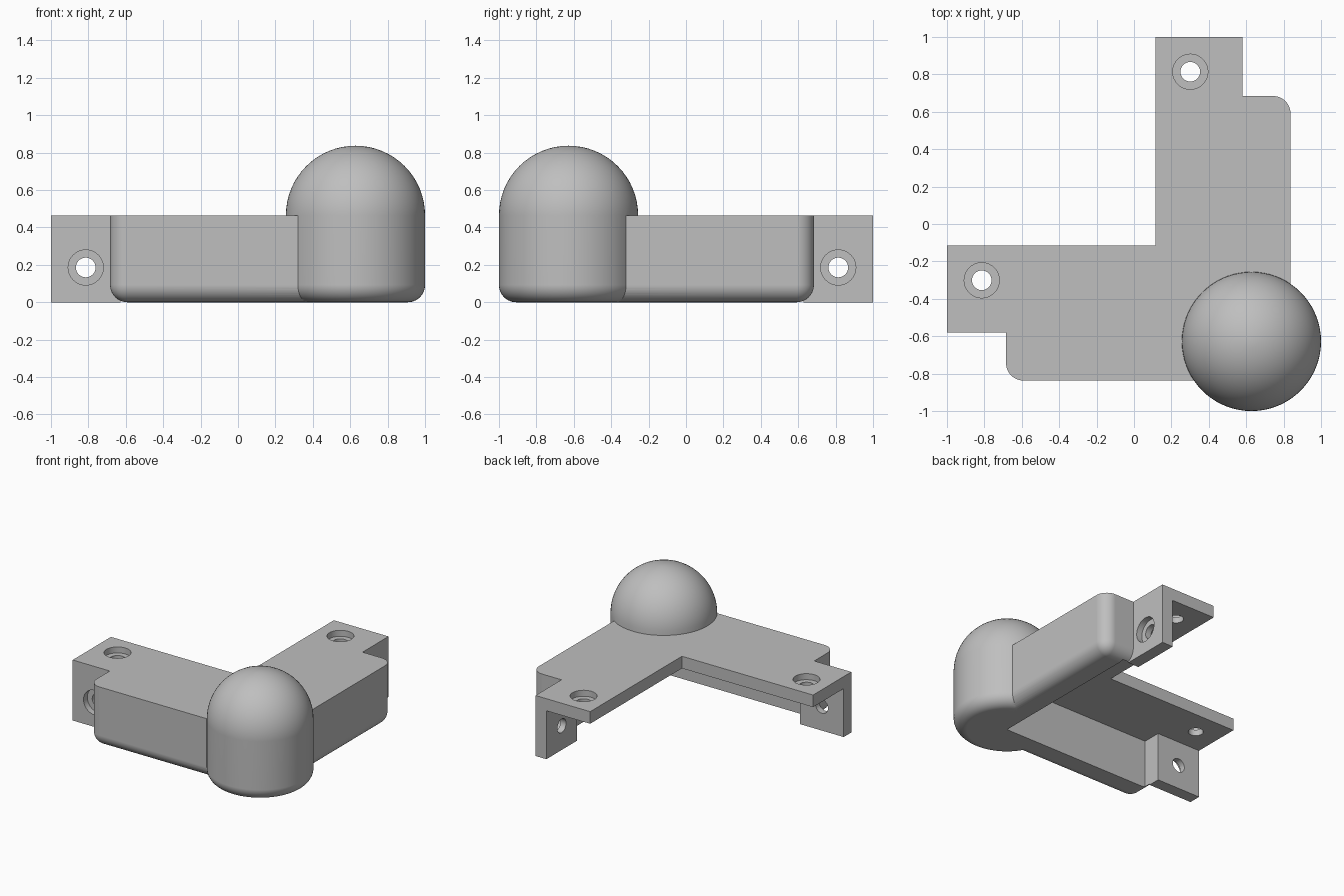
import bpy, bmesh, math
from mathutils import Matrix, Vector

default = bpy.data.objects.get("Cube")
if default:
    bpy.data.objects.remove(default, do_unlink=True)

HEIGHT, WALL, ROUND = 0.465, 0.093, 0.093
OUTER, INNER, RADIUS = 0.837, 0.628, 0.372
SLEEVE_END = 0.684
TAB_OUT, TAB_IN = 0.58, 0.115
HOLE_END, HOLE_SIDE, HOLE_Z = 0.814, 0.301, 0.186

grey = bpy.data.materials.new("plain_grey")
grey.use_nodes = True
colour = (0.52, 0.52, 0.52, 1)
grey.diffuse_color = colour
grey.node_tree.nodes["Principled BSDF"].inputs["Base Color"].default_value = colour


def finish(bm, name):
    bmesh.ops.recalc_face_normals(bm, faces=bm.faces)
    mesh = bpy.data.meshes.new(name)
    bm.to_mesh(mesh)
    bm.free()
    mesh.materials.append(grey)
    obj = bpy.data.objects.new(name, mesh)
    bpy.context.collection.objects.link(obj)
    return obj


def flip(p):
    """Reflect a point across the diagonal that swaps the two arms."""
    return Vector((-p[1], -p[0], p[2]))


def box(name, a, b, mirrored=False, round_corner=False):
    a, b = Vector(a), Vector(b)
    if mirrored:
        a, b = flip(a), flip(b)
    bm = bmesh.new()
    bmesh.ops.create_cube(bm, size=1)
    for v in bm.verts:
        v.co = Vector([(a[i] + b[i]) / 2 + v.co[i] * abs(b[i] - a[i]) for i in range(3)])
    if round_corner:  # round the three edges meeting at corner a
        corner = min(bm.verts, key=lambda v: (v.co - a).length)
        bmesh.ops.bevel(bm, geom=list(corner.link_edges), offset=ROUND,
                        segments=10, profile=0.5, affect='EDGES')
    return finish(bm, name)


def drill(name, centre, axis, radius, length, mirrored=False):
    centre, axis = Vector(centre), Vector(axis)
    if mirrored:
        centre, axis = flip(centre), flip(axis)
    bm = bmesh.new()
    turn = Vector((0, 0, 1)).rotation_difference(axis).to_matrix().to_4x4()
    bmesh.ops.create_cone(bm, cap_ends=True, segments=40, radius1=radius, radius2=radius,
                          depth=length, matrix=Matrix.Translation(centre) @ turn)
    return finish(bm, name)


def lathe(name, profile, centre):
    bm = bmesh.new()
    verts = [bm.verts.new((r, 0, z)) for r, z in profile]
    edges = [bm.edges.new(pair) for pair in zip(verts, verts[1:])]
    bmesh.ops.spin(bm, geom=verts + edges, cent=(0, 0, 0), axis=(0, 0, 1),
                   angle=math.tau, steps=72)
    bmesh.ops.remove_doubles(bm, verts=bm.verts, dist=0.0001)
    bmesh.ops.translate(bm, verts=bm.verts, vec=centre)
    return finish(bm, name)


def combine(target, parts, operation):
    for part in parts:
        mod = target.modifiers.new(part.name, 'BOOLEAN')
        mod.operation, mod.solver, mod.object = operation, 'EXACT', part
    bpy.context.view_layer.update()
    graph = bpy.context.evaluated_depsgraph_get()
    mesh = bpy.data.meshes.new_from_object(target.evaluated_get(graph))
    target.modifiers.clear()
    target.data = mesh
    for part in parts:
        bpy.data.objects.remove(part, do_unlink=True)


# domed corner post with a rounded foot
steps = 16
quarter = [math.pi / 2 * i / steps for i in range(steps + 1)]
profile = [(0, 0)]
profile += [(RADIUS - ROUND + ROUND * math.sin(t), ROUND - ROUND * math.cos(t)) for t in quarter]
profile += [(RADIUS * math.cos(t), HEIGHT + RADIUS * math.sin(t)) for t in quarter[:-1]]
profile.append((0, HEIGHT + RADIUS))
bracket = lathe("corner_bracket", profile, (INNER, -INNER, 0))

solids, cuts = [], []
for m in (False, True):
    # rounded outer sleeve, and the inner arm ending in the screw tab
    solids.append(box("sleeve", (-SLEEVE_END, -OUTER, 0), (INNER + 0.03, -0.53, HEIGHT), m, True))
    solids.append(box("arm", (-1, -TAB_OUT, 0), (0.55, -TAB_IN, HEIGHT), m))
    # hollow behind the tab
    cuts.append(box("tab_hollow", (-1.1, -TAB_OUT + WALL, -0.1),
                    (TAB_OUT - WALL, 0.1, HEIGHT - WALL), m))
    # counterbored screw holes through the top plate and the tab
    for spot, axis in (((-HOLE_END, -HOLE_SIDE, HEIGHT), (0, 0, 1)),
                       ((-HOLE_END, -TAB_OUT, HOLE_Z), (0, 1, 0))):
        cuts.append(drill("screw_hole", spot, axis, 0.0525, 0.3, m))
        cuts.append(drill("counterbore", spot, axis, 0.094, WALL, m))
# square recess up to the centre of the post
cuts.append(box("recess", (-INNER, -INNER, -0.1), (INNER, INNER, HEIGHT - WALL)))

combine(bracket, solids, 'UNION')
combine(bracket, cuts, 'DIFFERENCE')

# smooth the curves, keep the flats flat
bpy.ops.object.select_all(action='DESELECT')
bracket.select_set(True)
bpy.context.view_layer.objects.active = bracket
bpy.ops.object.shade_smooth_by_angle(angle=math.radians(30))
weighted = bracket.modifiers.new("flat_normals", 'WEIGHTED_NORMAL')
weighted.keep_sharp = True
